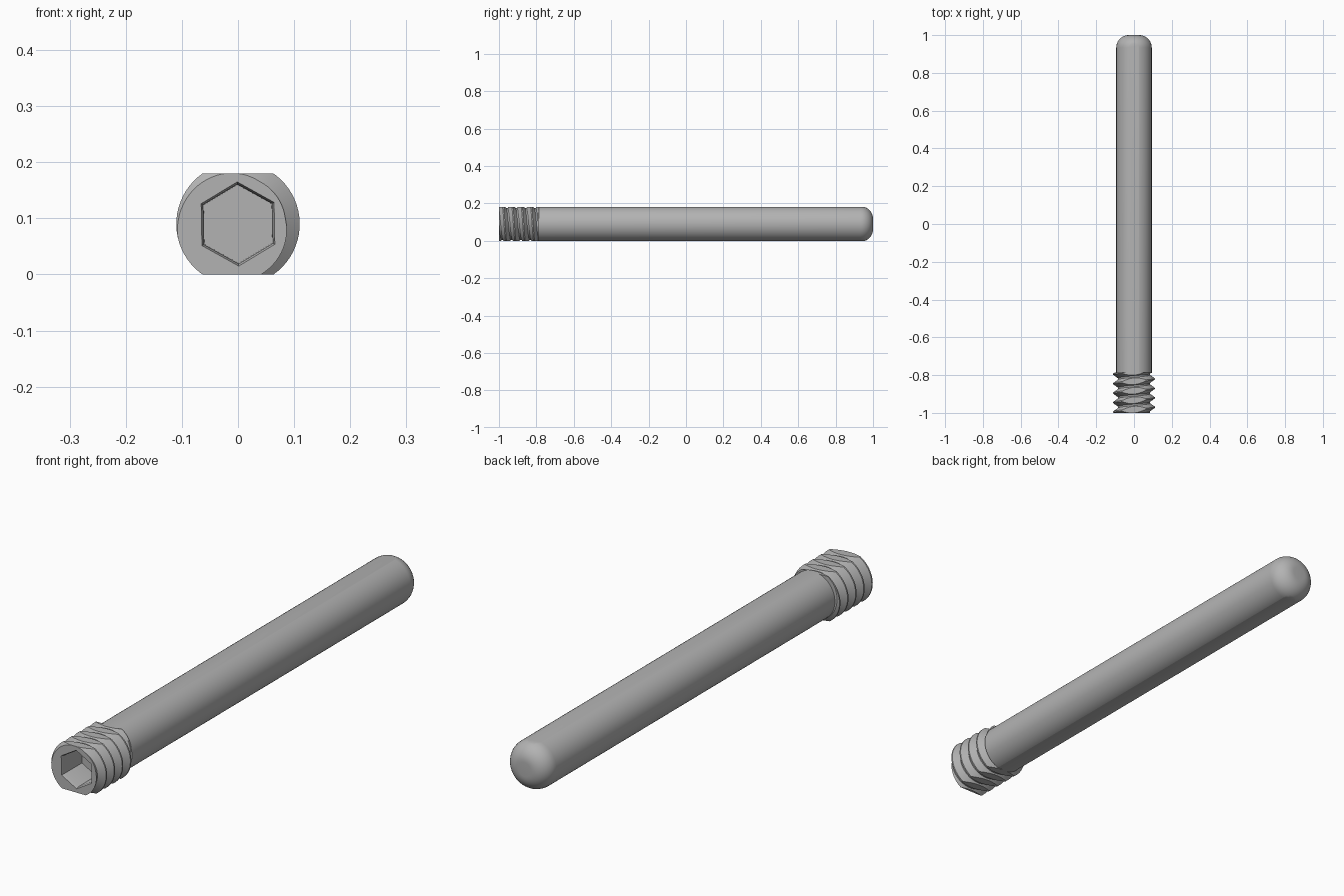
import bpy, bmesh
from math import sin, cos, pi, radians
from mathutils import Vector

AXIS_Z = 0.09            # height of the pin's centre line
FLAT_TOP = 0.18
FRONT, NECK, TIP = -1.0, -0.787, 1.0
SEG = 64

cube = bpy.data.objects.get("Cube")
if cube:
    bpy.data.objects.remove(cube, do_unlink=True)

steel = bpy.data.materials.new("grey_steel")
steel.use_nodes = True
colour = (0.45, 0.45, 0.45, 1)
steel.diffuse_color = colour
steel.node_tree.nodes["Principled BSDF"].inputs["Base Color"].default_value = colour


def polar(r, angle, y):
    return Vector((r * sin(angle), y, AXIS_Z + r * cos(angle)))


def cut(bm, point, normal):
    """Trim everything beyond a plane and return the open edges left."""
    geom = bm.verts[:] + bm.edges[:] + bm.faces[:]
    res = bmesh.ops.bisect_plane(bm, geom=geom, dist=1e-6, plane_co=point,
                                 plane_no=normal, clear_outer=True)
    return [e for e in res["geom_cut"]
            if isinstance(e, bmesh.types.BMEdge) and e.is_valid]


def fill(bm, edges):
    bmesh.ops.triangle_fill(bm, edges=edges, use_beauty=True)


def finish(bm, name):
    """Mill the top and bottom flats, then make the object."""
    for z, direction in ((FLAT_TOP, 1), (0, -1)):
        edges = cut(bm, (0, 0, z), (0, 0, direction))
        bmesh.ops.holes_fill(bm, edges=edges, sides=0)
    bmesh.ops.recalc_face_normals(bm, faces=bm.faces[:])
    mesh = bpy.data.meshes.new(name)
    bm.to_mesh(mesh)
    bm.free()
    mesh.materials.append(steel)
    obj = bpy.data.objects.new(name, mesh)
    bpy.context.collection.objects.link(obj)
    bpy.ops.object.select_all(action="DESELECT")
    obj.select_set(True)
    bpy.context.view_layer.objects.active = obj
    bpy.ops.object.shade_smooth_by_angle(angle=radians(30))


# Shaft: revolved profile with a rounded tip
R, FILLET = 0.094, 0.066
profile = [(R, NECK - 0.003)]
for i in range(11):
    a = pi / 2 * i / 10
    profile.append((R - FILLET + FILLET * cos(a), TIP - FILLET + FILLET * sin(a)))
bm = bmesh.new()
rings = [[bm.verts.new(polar(r, 2 * pi * j / SEG, y)) for j in range(SEG)]
         for r, y in profile]
for low, high in zip(rings, rings[1:]):
    for j in range(SEG):
        k = (j + 1) % SEG
        bm.faces.new((low[j], low[k], high[k], high[j]))
bm.faces.new(rings[0])
bm.faces.new(rings[-1])
finish(bm, "shaft")

# Threaded head: right-handed helical ribbon trimmed at both ends
PITCH, CREST, ROOT = 0.05, 0.11, 0.085
tooth = [(-0.06, CREST), (0.06, CREST), (0.42, ROOT), (0.58, ROOT), (0.94, CREST)]
bm = bmesh.new()
columns = []
for k in range(-2 * SEG, 6 * SEG + 1):
    turn = k / SEG
    angle = 2 * pi * turn + radians(235)
    columns.append([bm.verts.new(polar(r, angle, FRONT + PITCH * (turn + t)))
                    for t, r in tooth])
for a, b in zip(columns, columns[1:]):
    for i in range(len(tooth) - 1):
        bm.faces.new((a[i], b[i], b[i + 1], a[i + 1]))
bmesh.ops.remove_doubles(bm, verts=bm.verts[:], dist=1e-5)
neck_rim = cut(bm, (0, NECK, 0), (0, 1, 0))
fill(bm, neck_rim)
front_rim = cut(bm, (0, FRONT, 0), (0, -1, 0))

# Hex socket: tapered mouth, straight walls and a floor
socket = [(0.075, FRONT), (0.071, FRONT + 0.012), (0.07, FRONT + 0.12)]
hexes = [[bm.verts.new(polar(r, pi / 3 * j - radians(1), y)) for j in range(6)]
         for r, y in socket]
for outer, inner in zip(hexes, hexes[1:]):
    for j in range(6):
        k = (j + 1) % 6
        bm.faces.new((outer[j], outer[k], inner[k], inner[j]))
bm.faces.new(hexes[-1])
mouth = [bm.edges.get((hexes[0][j], hexes[0][(j + 1) % 6])) for j in range(6)]
fill(bm, front_rim + mouth)
finish(bm, "threaded_head")
